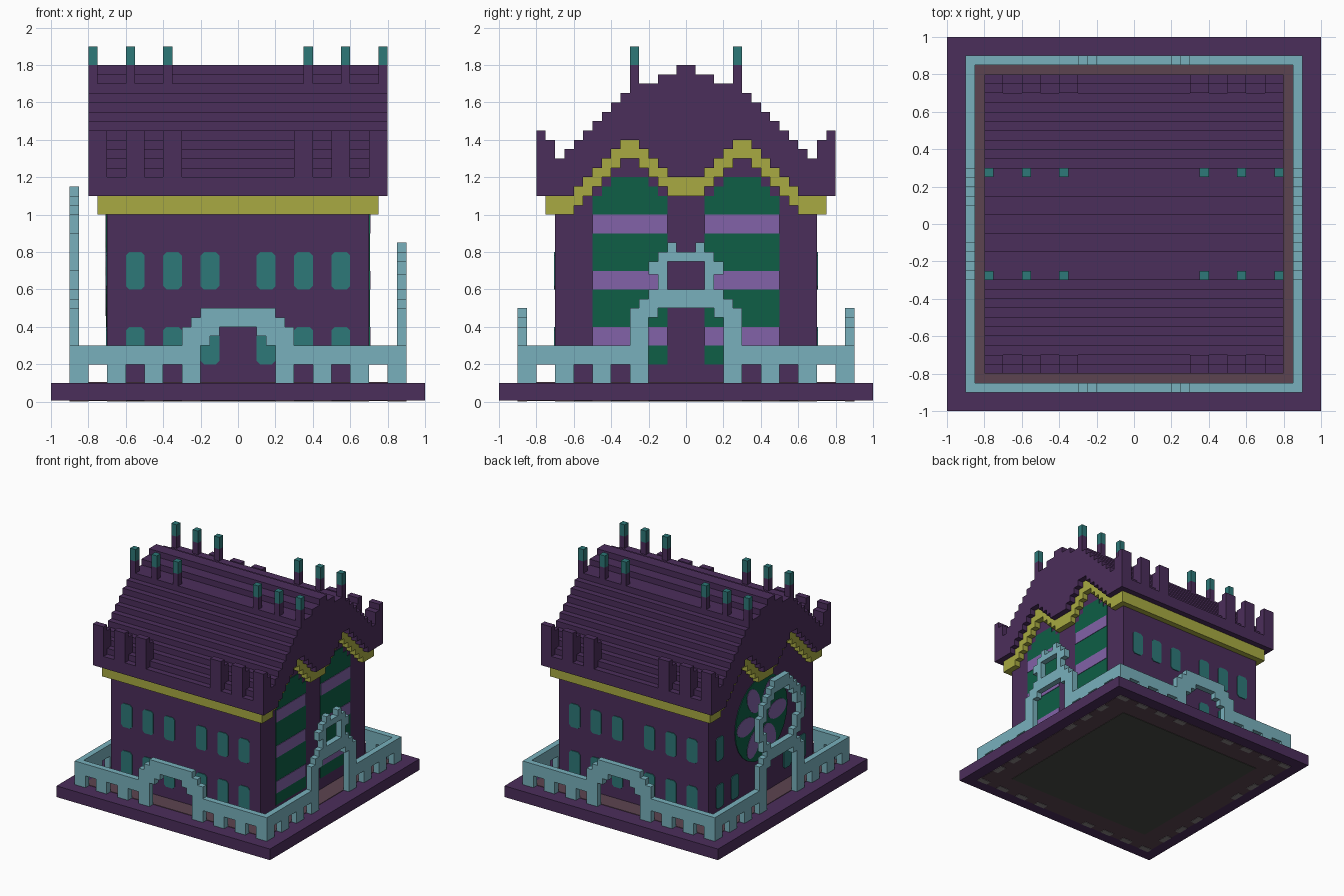
import bpy, bmesh, math

cube = bpy.data.objects.get("Cube")
if cube:
    bpy.data.objects.remove(cube, do_unlink=True)


def srgb(c):
    c /= 255
    return c / 12.92 if c <= 0.04045 else ((c + 0.055) / 1.055) ** 2.4


def material(name, r, g, b):
    m = bpy.data.materials.new(name)
    col = (srgb(r), srgb(g), srgb(b), 1)
    m.diffuse_color = col
    m.use_nodes = True
    bsdf = m.node_tree.nodes["Principled BSDF"]
    bsdf.inputs["Base Color"].default_value = col
    bsdf.inputs["Roughness"].default_value = 0.9
    return m


PURPLE = material("dark purple", 75, 46, 91)
YELLOW = material("olive yellow", 168, 170, 66)
TEAL = material("window teal", 45, 120, 120)
GREEN = material("deep green", 14, 94, 70)
LILAC = material("lilac", 130, 98, 168)
BLUE = material("pale blue", 120, 176, 188)
BROWN = material("ground brown", 92, 68, 80)
GREY = material("footing grey", 135, 130, 132)
DARK = material("foundation dark", 72, 76, 68)


def build(name, mat, prisms):
    """Each prism is (outline, axis, start, end), extruded along that axis."""
    bm = bmesh.new()
    for pts, axis, a, b in prisms:
        place = {"x": lambda u, v: (a, u, v), "y": lambda u, v: (u, a, v),
                 "z": lambda u, v: (u, v, a)}[axis]
        face = bm.faces.new([bm.verts.new(place(u, v)) for u, v in pts])
        moved = bmesh.ops.extrude_face_region(bm, geom=[face])["geom"]
        for v in moved:
            if isinstance(v, bmesh.types.BMVert):
                v.co["xyz".index(axis)] = b
    bmesh.ops.recalc_face_normals(bm, faces=bm.faces)
    me = bpy.data.meshes.new(name)
    bm.to_mesh(me)
    bm.free()
    me.materials.append(mat)
    ob = bpy.data.objects.new(name, me)
    bpy.context.collection.objects.link(ob)
    return ob


def rect(u0, u1, v0, v1):
    return [(u0, v0), (u1, v0), (u1, v1), (u0, v1)]


def flip(pts):
    return [(-u, v) for u, v in pts]


def both(polys):
    return polys + [flip(p) for p in polys]


def stairs(steps):
    """Stepped line from -y to +y; steps are (outer edge, height) from the middle out."""
    half, inner = [], 0
    for edge, z in steps:
        if inner:
            half.append((inner, z))
        half.append((edge, z))
        inner = edge
    return flip(half)[::-1] + half


# Base slab, ground inside the fence, and underside
build("base_slab", PURPLE, [(rect(-1, 1, -1, 1), "z", 0.006, 0.1)])
build("yard_ground", BROWN, [(rect(-.85, .85, -.85, .85), "z", 0.1, 0.104)])
build("underside_panel", BROWN, [(rect(-.9, .9, -.9, .9), "z", 0.003, 0.006)])
build("foundation", DARK, [(rect(-.7, .7, -.7, .7), "z", 0, 0.003)])

# House body, eave band and stepped roof share the wavy gable line
peak = [(.1, 1.2), (.15, 1.25), (.2, 1.3), (.25, 1.35), (.35, 1.4), (.4, 1.35),
        (.45, 1.3), (.5, 1.25), (.55, 1.2), (.6, 1.15)]
low = [(y, z - .1) for y, z in peak]
build("house_body", PURPLE,
      [(stairs(low + [(.7, 1.0)]) + [(.7, .1), (-.7, .1)], "x", -.7, .7)])
build("eave_band", YELLOW,
      [(stairs(low + [(.75, 1.0)]) + stairs(peak + [(.75, 1.1)])[::-1], "x", -.75, .75)])
ridge = [(.05, 1.8), (.15, 1.75), (.3, 1.7)]
ridge += [(.35 + .05 * i, 1.65 - .05 * i) for i in range(8)] + [(.75, 1.25), (.8, 1.2)]
build("stepped_roof", PURPLE,
      [(stairs(ridge) + stairs(peak + [(.8, 1.1)])[::-1], "x", -.8, .8)])

# Battlements along both eaves
merlons = []
for x in (-.8, -.6, -.4, .3, .5, .7):
    for p in both([rect(.75, .8, 1.15, 1.45), rect(.7, .75, 1.15, 1.4)]):
        merlons.append((p, "x", x, x + .1))
build("eave_battlements", PURPLE, merlons)

# Roof pinnacles with coloured caps
shafts, caps = [], []
for x in (.35, .55, .75):
    for p in both([rect(x, x + .05, .25, .3)]):
        for q in (p, [(u, -v) for u, v in p]):
            shafts.append((q, "z", 1.65, 1.8))
            caps.append((q, "z", 1.8, 1.9))
build("pinnacle_shafts", PURPLE, shafts)
build("pinnacle_caps", TEAL, caps)


# Small windows with clipped corners
def small_window(u, z, w=.1, h=.2, c=.018):
    return [(u + c, z), (u + w - c, z), (u + w, z + c), (u + w, z + h - c),
            (u + w - c, z + h), (u + c, z + h), (u, z + h - c), (u, z + c)]


panes = []
for z in (.2, .6):
    for u in (.1, .3, .5):
        for p in both([small_window(u, z)]):
            panes += [(p, "y", -.706, -.7), (p, "y", .7, .706)]
    for p in both([small_window(.5, z)]):
        panes.append((p, "x", -.706, -.7))
for p in both([small_window(.3, .2)]):
    panes.append((p, "x", -.706, -.7))
build("small_windows", TEAL, panes)

# Pair of tall arched windows with lilac bars on the +x gable
tall = [(.1, .2), (.5, .2), (.5, 1.1), (.45, 1.1), (.45, 1.15), (.4, 1.15), (.4, 1.2),
        (.2, 1.2), (.2, 1.15), (.15, 1.15), (.15, 1.1), (.1, 1.1)]
build("tall_windows", GREEN, [(p, "x", .7, .705) for p in both([tall])])
build("tall_window_bars", LILAC,
      [(p, "x", .704, .709) for z in (.3, .6, .9) for p in both([rect(.1, .5, z, z + .1)])])


# Rose window with six petals on the -x gable
def ellipse(cy, cz, a, b, turn, n=16):
    out = []
    for i in range(n):
        t = 2 * math.pi * i / n
        u, v = a * math.cos(t), b * math.sin(t)
        out.append((cy + u * math.cos(turn) - v * math.sin(turn),
                    cz + u * math.sin(turn) + v * math.cos(turn)))
    return out


build("rose_window", GREEN, [(ellipse(0, .75, .35, .35, 0, 24), "x", -.706, -.7)])
build("rose_petals", LILAC,
      [(ellipse(.21 * math.cos(t), .75 + .21 * math.sin(t), .12, .075, t), "x", -.709, -.704)
       for t in (math.pi * i / 3 for i in range(6))])

# Fence: posts, rails and a different gateway arch on each kind of side
fence = [rect(.3, .9, .2, .3)] + [rect(u, u + .1, .1, .2) for u in (.4, .6, .8)]
front_arch = [rect(.2, .3, .1, .4), rect(.2, .25, .4, .45), rect(.15, .2, .3, .5),
              rect(.1, .15, .35, .5), rect(0, .1, .4, .5)]
crown_arch = [rect(.2, .3, .1, .5), rect(.2, .25, .5, .55), rect(.15, .2, .45, .6),
              rect(0, .15, .5, .6), rect(.1, .15, .6, .8), rect(.15, .2, .68, .75),
              rect(0, .1, .75, .8), rect(.05, .1, .8, .85)]
tall_arch = [rect(.2, .3, .1, .5), rect(.15, .25, .45, .55), rect(0, .2, .5, .6),
             rect(.15, .2, .6, .65), rect(.2, .25, .6, .75), rect(.25, .3, .7, .9),
             rect(.2, .25, .85, 1.0), rect(.15, .2, .95, 1.05),
             rect(.1, .15, 1.0, 1.1), rect(0, .1, 1.05, 1.15)]
for name, arch, axis, a, b in (("front_fence", front_arch, "y", -.9, -.85),
                               ("back_fence", front_arch, "y", .85, .9),
                               ("left_fence", crown_arch, "x", .85, .9),
                               ("right_fence", tall_arch, "x", -.9, -.85)):
    build(name, BLUE, [(p, axis, a, b) for p in both(fence + arch)])

# Footings under the fence posts
feet = []
for u in (.2, .4, .6, .8):
    for s in (-.9, .85):
        for p in both([rect(u, u + .1, s, s + .05)]):
            feet.append((p, "z", 0, .003))
            if u < .8:
                feet.append(([(v, w) for w, v in p], "z", 0, .003))
build("post_footings", GREY, feet)
